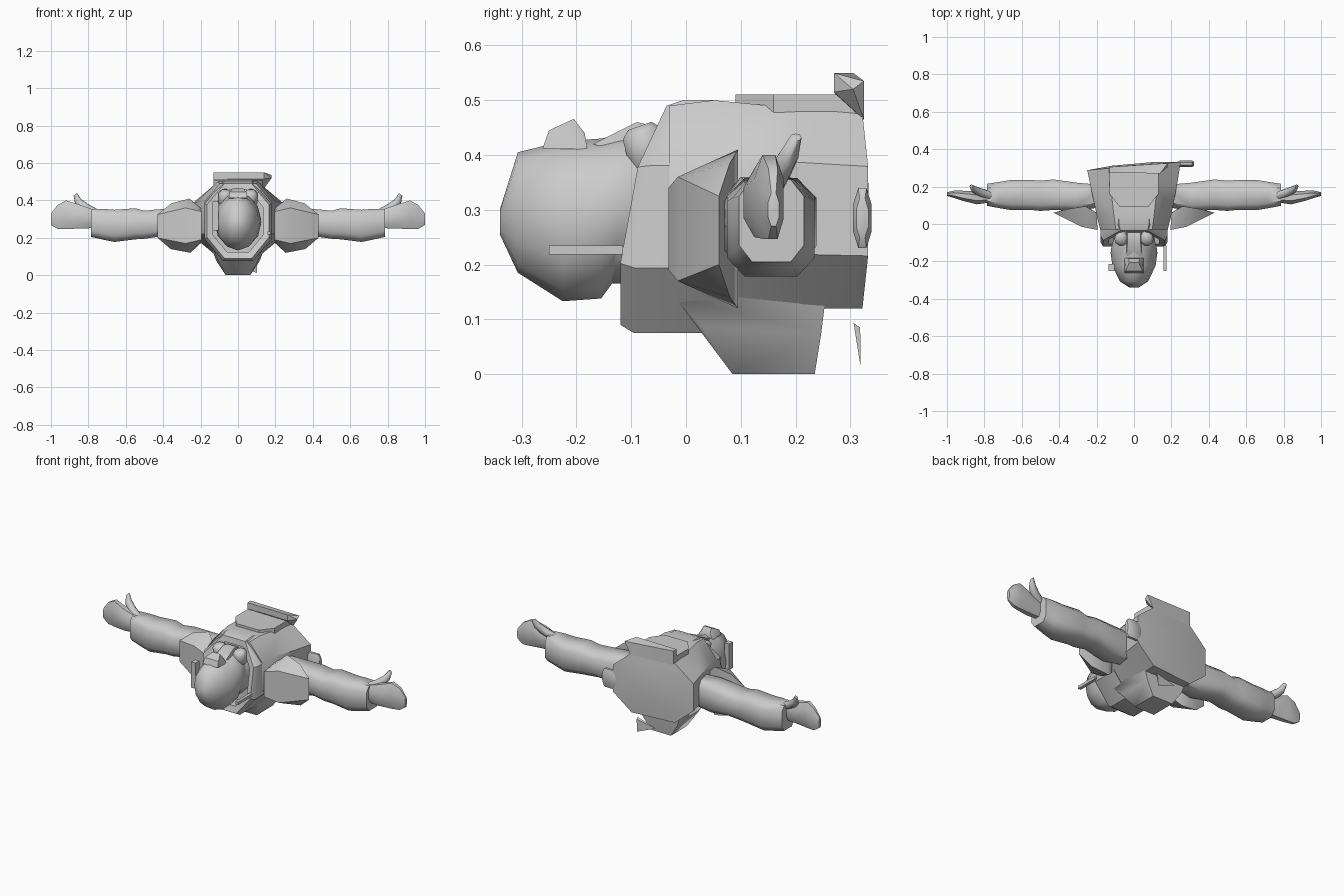
import bpy, bmesh, math
from mathutils import Vector

grey = bpy.data.materials.new("plain_grey")
grey.diffuse_color = (0.6, 0.6, 0.6, 1)


def finish(name, bm, angle=45):
    bmesh.ops.recalc_face_normals(bm, faces=bm.faces)
    me = bpy.data.meshes.new(name)
    bm.to_mesh(me)
    bm.free()
    ob = bpy.data.objects.new(name, me)
    bpy.context.collection.objects.link(ob)
    me.materials.append(grey)
    bpy.ops.object.select_all(action='DESELECT')
    ob.select_set(True)
    bpy.context.view_layer.objects.active = ob
    bpy.ops.object.shade_smooth_by_angle(angle=math.radians(angle))
    return ob


def loft(name, rings, angle=45, closed=False):
    """Skin equal-length point rings; cap the ends or join last to first."""
    bm = bmesh.new()
    vs = [[bm.verts.new(p) for p in r] for r in rings]
    n = len(vs[0])
    pairs = list(zip(vs, vs[1:])) + ([(vs[-1], vs[0])] if closed else [])
    for a, b in pairs:
        for i in range(n):
            j = (i + 1) % n
            bm.faces.new((a[i], a[j], b[j], b[i]))
    if not closed:
        bm.faces.new(vs[0])
        bm.faces.new(vs[-1])
    return finish(name, bm, angle)


def hull(name, pts, angle=30):
    bm = bmesh.new()
    for p in pts:
        bm.verts.new(p)
    res = bmesh.ops.convex_hull(bm, input=bm.verts)
    junk = {g for g in res["geom_interior"] + res["geom_unused"] if isinstance(g, bmesh.types.BMVert)}
    bmesh.ops.delete(bm, geom=list(junk), context='VERTS')
    return finish(name, bm, angle)


def octagon(u0, u1, v0, v1, cu=0.28, cv=0.28):
    """Octagon in a 2D box with corners cut by the given fractions."""
    a, b = (u1 - u0) * cu, (v1 - v0) * cv
    return [(u0 + a, v0), (u1 - a, v0), (u1, v0 + b), (u1, v1 - b),
            (u1 - a, v1), (u0 + a, v1), (u0, v1 - b), (u0, v0 + b)]


def ellipse(cu, cv, ru, rv, n=12):
    return [(cu + ru * math.cos(2 * math.pi * i / n), cv + rv * math.sin(2 * math.pi * i / n))
            for i in range(n)]


def box(name, x0, x1, y0, y1, z0, z1):
    return hull(name, [(x, y, z) for x in (x0, x1) for y in (y0, y1) for z in (z0, z1)])


# Torso: octagonal barrel with a slightly tilted rear end
torso = []
for y, w, z0, z1, tilt in ((-0.03, 0.18, 0.12, 0.49, 0), (0.05, 0.2, 0.12, 0.5, 0),
                           (0.2, 0.23, 0.12, 0.485, 0.04), (0.31, 0.25, 0.12, 0.475, 0.09),
                           (0.322, 0.12, 0.22, 0.39, 0.09)):
    torso.append([(x, y + tilt * x, z) for x, z in octagon(-w, w, z0, z1, 0.23, 0.27)])
loft("torso", torso, 40)


# Collar: octagonal ring slanting back towards the chest
def lean(z):
    return -0.12 + max(0, z - 0.31) * 0.47


outer, inner = octagon(-0.18, 0.18, 0.075, 0.5), octagon(-0.135, 0.135, 0.125, 0.455)
lip = octagon(-0.165, 0.165, 0.09, 0.49)
loft("collar", [[(x, 0.05, z) for x, z in outer],
                [(x, lean(z) + 0.025, z) for x, z in outer],
                [(x, lean(z), z) for x, z in lip],
                [(x, lean(z) + 0.012, z) for x, z in inner],
                [(x, 0.03, z) for x, z in inner]], 35, closed=True)

# Neck and rounded helmet
loft("neck", [[(x, y, z) for x, z in ellipse(0, 0.29, 0.11, 0.125)] for y in (-0.15, 0.0)])
head = []
for y, w, z0, z1 in ((-0.34, 0.025, 0.255, 0.3), (-0.307, 0.075, 0.185, 0.405),
                     (-0.225, 0.115, 0.133, 0.425), (-0.155, 0.125, 0.138, 0.43),
                     (-0.13, 0.122, 0.172, 0.435), (-0.08, 0.11, 0.17, 0.445),
                     (-0.04, 0.09, 0.19, 0.43)):
    head.append([(x, y, z) for x, z in ellipse(0, (z0 + z1) / 2, w, (z1 - z0) / 2)])
loft("helmet", head, 60)

# Face fittings: tapered visor block, two round filters and a muzzle between them
hull("visor_block", [(s * x, y, z) for s in (-1, 1) for x, y, z in
                     ((0.05, -0.262, 0.412), (0.05, -0.18, 0.41), (0.045, -0.25, 0.445),
                      (0.025, -0.205, 0.466), (0.03, -0.185, 0.44))])
hull("muzzle", [(s * x, y, z) for s in (-1, 1) for x, y, z in
                ((0.04, -0.17, 0.42), (0.035, -0.09, 0.46), (0.035, -0.045, 0.45),
                 (0.05, -0.04, 0.38))], 50)
for s, side in ((-1, "left"), (1, "right")):
    rings = []
    for t, r in ((-0.04, 0.025), (-0.03, 0.036), (0.025, 0.036), (0.038, 0.022)):
        rings.append([(s * 0.068 + a, -0.075 + b - 0.25 * t, 0.415 + t + 0.35 * b)
                      for a, b in ellipse(0, 0, r, r, 10)])
    loft("filter_" + side, rings, 50)

# Ear bar and aerial rod
box("ear_bar", -0.135, -0.105, -0.25, -0.215, 0.24, 0.395)
box("aerial", 0.157, 0.175, -0.25, -0.115, 0.218, 0.235)

# Chest plate and raised box along the waist
plate = [(-0.13, 0.3), (-0.13, 0.16), (-0.075, 0.09), (0.075, 0.09), (0.13, 0.16), (0.13, 0.32)]
hull("chest_plate", [(x, y, z) for x, y in plate for z in (0.475, 0.51)])
hull("waist_box", [(-0.13, 0.275, 0.515), (-0.13, 0.275, 0.55), (-0.13, 0.305, 0.465),
                   (-0.13, 0.305, 0.55), (0.14, 0.27, 0.515), (0.14, 0.27, 0.55),
                   (0.18, 0.305, 0.52), (0.14, 0.325, 0.465), (0.18, 0.325, 0.535)])

# Side pouch
pouch = []
for x, k in ((0.23, 0.6), (0.245, 1), (0.31, 1), (0.322, 0.65)):
    pouch.append([(x, y, z) for y, z in octagon(0.322 - 0.017 * k, 0.322 + 0.017 * k,
                                                0.285 - 0.055 * k, 0.285 + 0.055 * k)])
loft("side_pouch", pouch)

# Back pack under the torso, with a small fin behind
hull("back_pack", [(s * x, y, z) for s in (-1, 1) for x, y, z in
                   ((0.13, -0.02, 0.14), (0.14, 0.255, 0.14), (0.11, 0.03, 0.085),
                    (0.115, 0.247, 0.075), (0.065, 0.085, 0.0), (0.065, 0.235, 0.0))], 50)
hull("back_fin", [(0.105, 0.306, 0.093), (0.105, 0.318, 0.085), (0.1, 0.319, 0.012),
                  (-0.02, 0.312, 0.06)])

# Arms, shoulder pads and hands, one per side
arm_sections = ((0.18, 0.09, 0.21, 0.2, 0.36), (0.3, 0.07, 0.22, 0.185, 0.36),
                (0.43, 0.075, 0.238, 0.205, 0.352), (0.5, 0.07, 0.232, 0.195, 0.345),
                (0.55, 0.075, 0.235, 0.192, 0.358), (0.66, 0.075, 0.235, 0.178, 0.35),
                (0.72, 0.085, 0.225, 0.19, 0.355), (0.785, 0.097, 0.215, 0.205, 0.355))
hand_sections = ((0.77, 0.115, 0.17, 0.252, 0.35), (0.84, 0.105, 0.175, 0.25, 0.375),
                 (0.92, 0.125, 0.178, 0.247, 0.4), (0.965, 0.14, 0.178, 0.247, 0.375),
                 (1.0, 0.15, 0.17, 0.27, 0.33))
thumb_path = ((0.77, 0.15, 0.335, 0.026), (0.82, 0.168, 0.365, 0.024),
              (0.855, 0.185, 0.395, 0.02), (0.87, 0.2, 0.432, 0.011))
pad_points = ((0.195, -0.032, 0.19), (0.195, -0.032, 0.34), (0.28, -0.015, 0.17),
              (0.28, -0.015, 0.36), (0.43, 0.06, 0.2), (0.43, 0.06, 0.325), (0.36, 0.08, 0.14),
              (0.355, 0.08, 0.385), (0.255, 0.095, 0.12), (0.26, 0.095, 0.41),
              (0.2, 0.06, 0.17), (0.2, 0.06, 0.36))
for s, side in ((-1, "left"), (1, "right")):
    loft("arm_" + side, [[(s * x, y, z) for y, z in octagon(y0, y1, z0, z1, 0.2, 0.2)]
                         for x, y0, y1, z0, z1 in arm_sections], 50)
    loft("hand_" + side, [[(s * x, y, z) for y, z in octagon(y0, y1, z0, z1)]
                          for x, y0, y1, z0, z1 in hand_sections], 50)
    loft("thumb_" + side, [[(s * (x + a), y + b, z - a * 0.8) for a, b in ellipse(0, 0, r * 0.8, r, 8)]
                           for x, y, z, r in thumb_path], 60)
    hull("shoulder_pad_" + side, [(s * x, y, z) for x, y, z in pad_points], 40)
